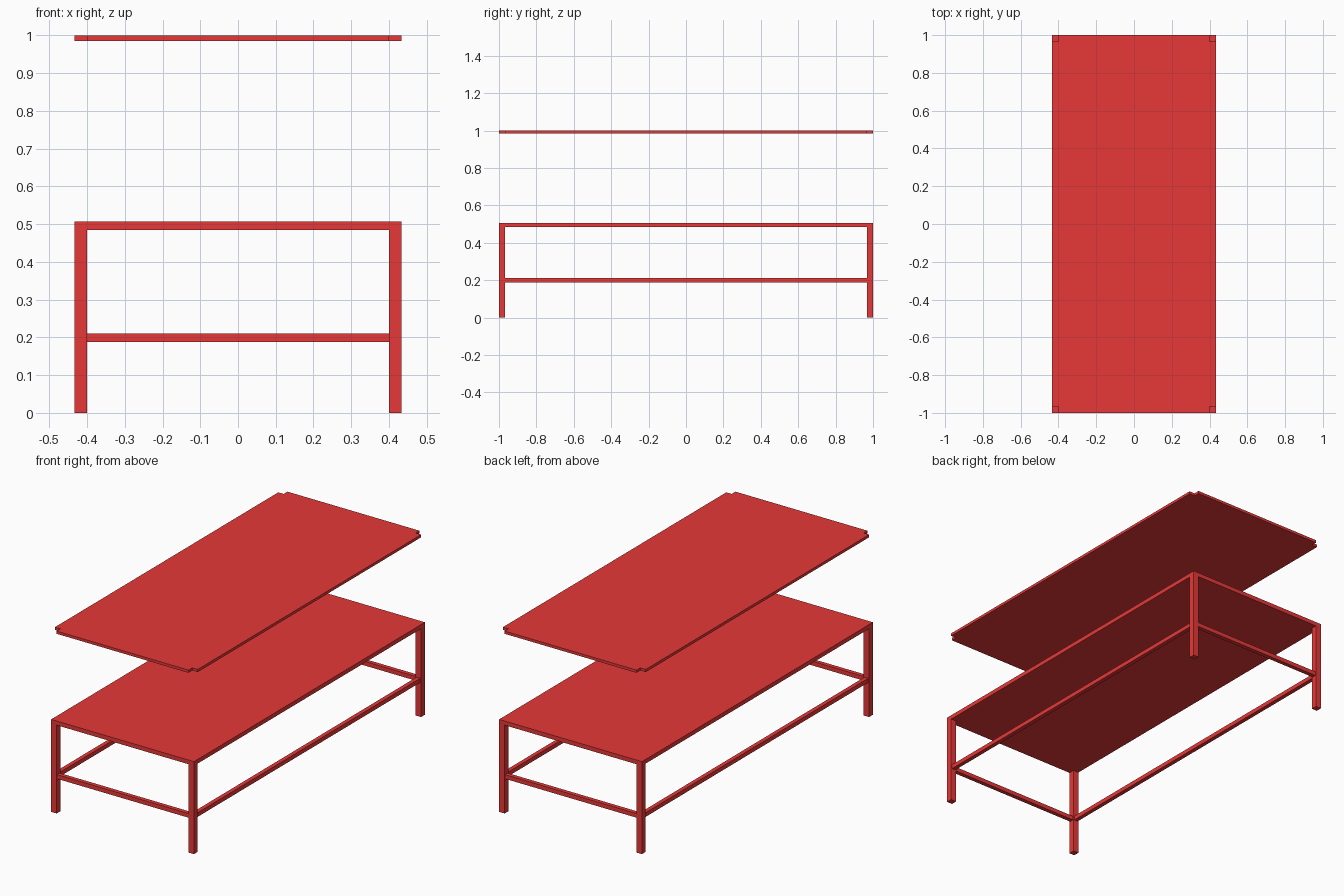
import bpy
import bmesh

if "Cube" in bpy.data.objects:
    bpy.data.objects.remove(bpy.data.objects["Cube"])

HX, HY = 0.433, 1.0      # half footprint
LEG = 0.033              # leg width
RAIL = 0.023             # rail thickness
TOP = 0.507              # table height

red = bpy.data.materials.new("red_paint")
red.diffuse_color = (0.8, 0.04, 0.04, 1)
red.use_nodes = True
red.node_tree.nodes["Principled BSDF"].inputs["Base Color"].default_value = red.diffuse_color


def box(name, lo, hi):
    size = [b - a for a, b in zip(lo, hi)]
    mid = [(a + b) / 2 for a, b in zip(lo, hi)]
    bpy.ops.mesh.primitive_cube_add(size=1, location=mid)
    ob = bpy.context.object
    ob.name = name
    ob.scale = size
    bpy.ops.object.transform_apply(location=True, rotation=False, scale=True)
    ob.data.materials.append(red)
    return ob


def prism(name, outline, z0, z1):
    me = bpy.data.meshes.new(name)
    bm = bmesh.new()
    face = bm.faces.new([bm.verts.new((x, y, z0)) for x, y in outline])
    ext = bmesh.ops.extrude_face_region(bm, geom=[face])
    verts = [g for g in ext["geom"] if isinstance(g, bmesh.types.BMVert)]
    bmesh.ops.translate(bm, verts=verts, vec=(0, 0, z1 - z0))
    bmesh.ops.recalc_face_normals(bm, faces=bm.faces)
    bm.to_mesh(me)
    bm.free()
    me.materials.append(red)
    ob = bpy.data.objects.new(name, me)
    bpy.context.collection.objects.link(ob)
    return ob


# Table top
box("table_top", (-HX, -HY, TOP - RAIL), (HX, HY, TOP))

# Four corner legs
for sx, xn in ((-1, "left"), (1, "right")):
    for sy, yn in ((-1, "front"), (1, "back")):
        cx, cy = sx * (HX - LEG / 2), sy * (HY - LEG / 2)
        box(f"{yn}_{xn}_leg", (cx - LEG / 2, cy - LEG / 2, 0),
            (cx + LEG / 2, cy + LEG / 2, TOP - RAIL))

# Lower rails, centred on the legs
ix, iy = HX - LEG, HY - LEG
z0, z1 = 0.188, 0.211
for s, xn, yn in ((-1, "left", "front"), (1, "right", "back")):
    cx, cy = s * (HX - LEG / 2), s * (HY - LEG / 2)
    box(f"{xn}_rail", (cx - RAIL / 2, -iy, z0), (cx + RAIL / 2, iy, z1))
    box(f"{yn}_rail", (-ix, cy - RAIL / 2, z0), (ix, cy + RAIL / 2, z1))

# Raised loose shelf panel with notched corners
outline = [(-ix, -HY), (ix, -HY), (ix, -iy), (HX, -iy),
           (HX, iy), (ix, iy), (ix, HY), (-ix, HY),
           (-ix, iy), (-HX, iy), (-HX, -iy), (-ix, -iy)]
prism("shelf_panel", outline, 0.985, 1.0)
